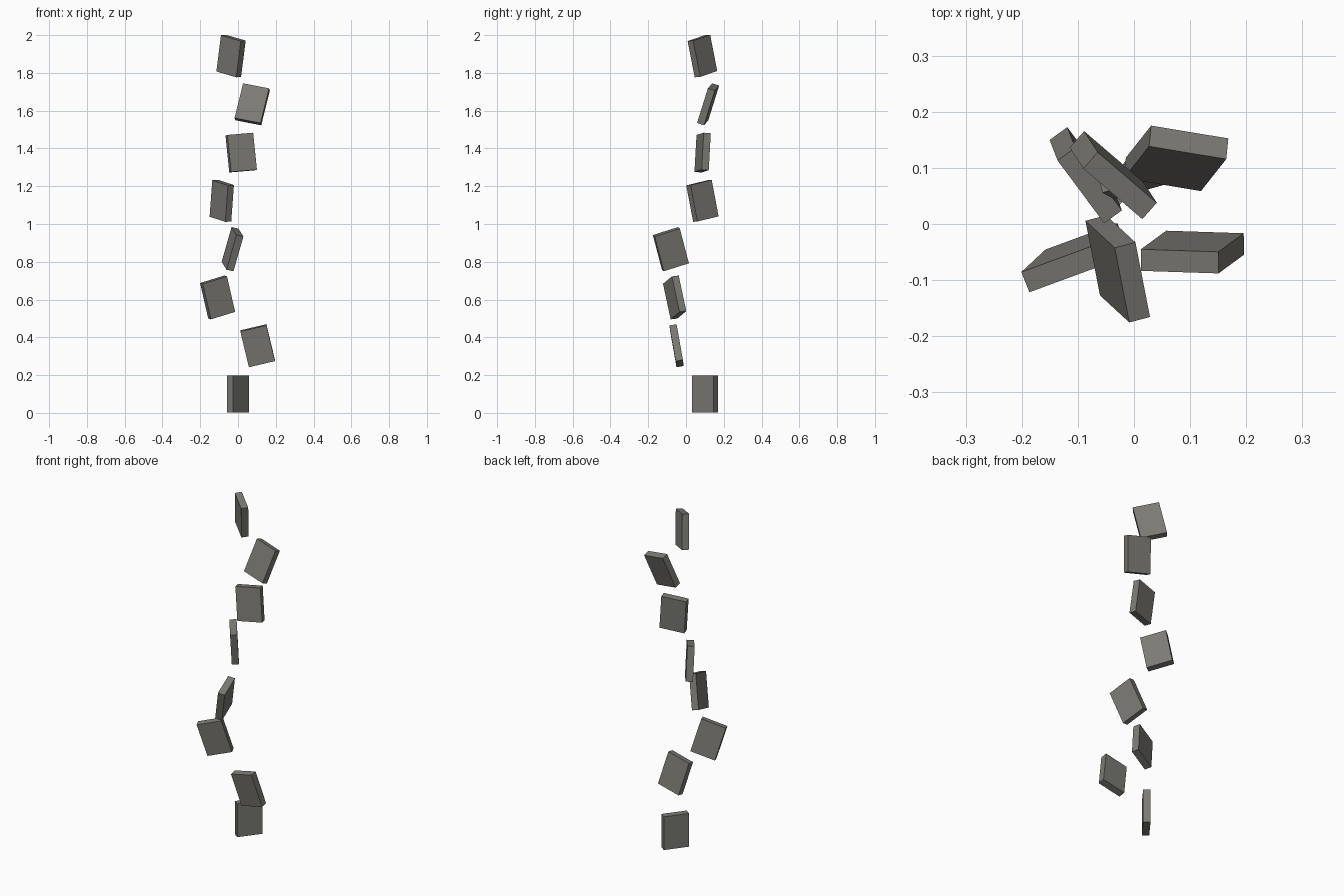
import bpy
import bmesh
from mathutils import Matrix, Vector

if "Cube" in bpy.data.objects:
    bpy.data.objects.remove(bpy.data.objects["Cube"], do_unlink=True)

# Slab proportions and the even vertical spacing of the floating stack
WIDTH, THICKNESS, HEIGHT = 0.142, 0.039, 0.197
FIRST_Z, STEP_Z = 0.1, 0.2556

stone = bpy.data.materials.new("warm_grey_stone")
stone.use_nodes = True
colour = (0.2, 0.195, 0.175, 1)
stone.diffuse_color = colour
stone.node_tree.nodes["Principled BSDF"].inputs["Base Color"].default_value = colour


def make_slab(name, centre, across, up):
    """Flat box whose width follows `across` and whose height follows `up`."""
    z = Vector(up).normalized()
    x = Vector(across)
    x = (x - z * x.dot(z)).normalized()
    y = z.cross(x)
    turn = Matrix((x, y, z)).transposed().to_4x4()
    mesh = bpy.data.meshes.new(name)
    bm = bmesh.new()
    bmesh.ops.create_cube(bm, size=1)
    bmesh.ops.scale(bm, vec=(WIDTH, THICKNESS, HEIGHT), verts=bm.verts)
    bm.to_mesh(mesh)
    bm.free()
    mesh.materials.append(stone)
    slab = bpy.data.objects.new(name, mesh)
    slab.matrix_world = Matrix.Translation(centre) @ turn
    bpy.context.collection.objects.link(slab)


# Plan position, width direction and lean of each slab, bottom to top
slabs = [
    ((0.00, 0.10), (0.85, 1.12, 0), (0, 0, 1)),
    ((0.104, -0.05), (1.39, -0.05, 0.35), (-0.45, -0.33, 1.88)),
    ((-0.108, -0.06), (1.28, 0.47, 0.4), (-0.43, -0.4, 1.87)),
    ((-0.029, -0.08), (-0.27, 1.37, 0.42), (0.52, -0.48, 1.83)),
    ((-0.086, 0.087), (0.82, -1.1, -0.3), (0.14, -0.36, 1.9)),
    ((0.017, 0.088), (1.36, 0.38, 0.12), (-0.2, 0.11, 1.95)),
    ((0.075, 0.117), (1.39, -0.23, -0.27), (0.45, 0.57, 1.83)),
    ((-0.037, 0.087), (1.05, -0.9, -0.31), (0.24, -0.37, 1.9)),
]
for i, (plan, across, up) in enumerate(slabs):
    make_slab(f"floating_slab_{i + 1}", (*plan, FIRST_Z + STEP_Z * i), across, up)
